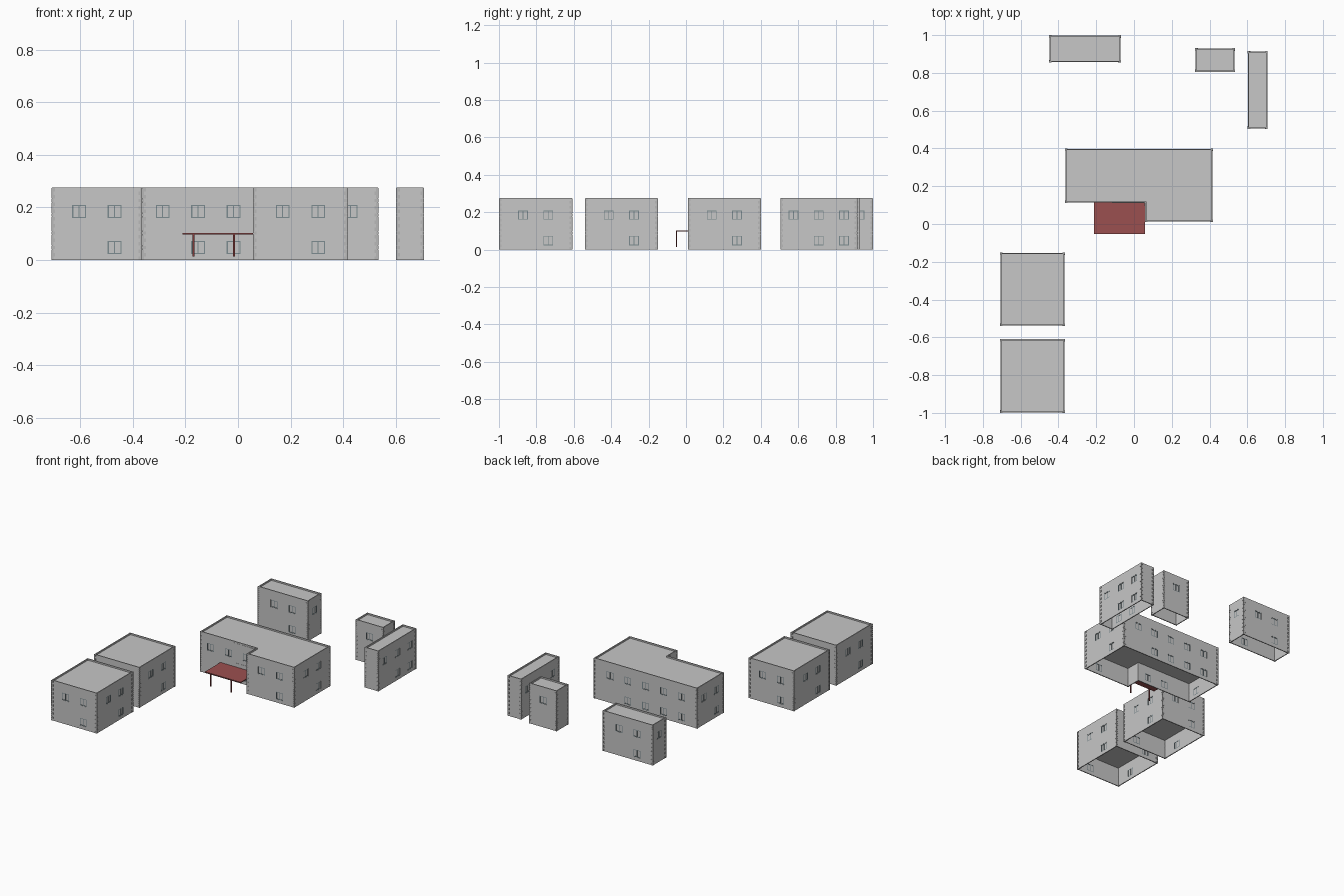
import bpy, bmesh
from mathutils import Vector, Matrix

if "Cube" in bpy.data.objects:
    bpy.data.objects.remove(bpy.data.objects["Cube"])

HEIGHT, THICK = 0.275, 0.006
PITCH, WIN_W = 0.135, 0.052
ROWS = [(0.023, 0.073), (0.160, 0.209)]      # lower and upper window heights


def material(name, rgb):
    m = bpy.data.materials.new(name)
    m.diffuse_color = (*rgb, 1)
    m.use_nodes = True
    m.node_tree.nodes["Principled BSDF"].inputs["Base Color"].default_value = m.diffuse_color
    return m


WALL = material("wall grey", (0.57, 0.57, 0.57))
QUOIN = material("corner stone grey", (0.48, 0.48, 0.48))
FRAME = material("window frame slate", (0.20, 0.26, 0.28))
RED = material("canopy red", (0.33, 0.08, 0.08))
DARK_RED = material("post red", (0.22, 0.04, 0.04))


def finish(bm, name, mat):
    me = bpy.data.meshes.new(name)
    bm.to_mesh(me)
    bm.free()
    me.materials.append(mat)
    ob = bpy.data.objects.new(name, me)
    bpy.context.collection.objects.link(ob)
    return ob


def box(bm, lo, hi, frame=Matrix()):
    """Box between two corners, given in the axes of frame."""
    lo, hi = Vector(lo), Vector(hi)
    size = Matrix.Diagonal((*(hi - lo), 1))
    bmesh.ops.create_cube(bm, size=1, matrix=frame @ Matrix.Translation((lo + hi) / 2) @ size)


def edges_of(outline):
    """Yield start, direction and length of each side, counter-clockwise."""
    for i, p in enumerate(outline):
        a, b = Vector((*p, 0)), Vector((*outline[(i + 1) % len(outline)], 0))
        yield a, (b - a).normalized(), (b - a).length


def window_columns(length):
    n = int(length / PITCH)
    return [length / 2 + (i - (n - 1) / 2) * PITCH for i in range(n)]


def plate(outline, z, name):
    bm = bmesh.new()
    sides = list(edges_of(outline))
    verts = []
    for i, (a, d, _) in enumerate(sides):
        inset = (d - sides[i - 1][1]) * THICK / 2
        verts.append(bm.verts.new(a + inset + Vector((0, 0, z))))
    bm.faces.new(verts)
    finish(bm, name, WALL)


def building(name, outline):
    walls, frames, panes, quoins = (bmesh.new() for _ in range(4))
    zs = [0] + [z for row in ROWS for z in row] + [HEIGHT]
    sides = list(edges_of(outline))
    for k, (a, d, length) in enumerate(sides):
        cols = window_columns(length)
        ss = [0] + [c + o for c in cols for o in (-WIN_W / 2, WIN_W / 2)] + [length]
        out = Vector((d.y, -d.x, 0))
        # local axes: along the wall, inward, up
        frame = Matrix.Translation(a) @ Matrix((d, -out, (0, 0, 1))).transposed().to_4x4()
        # wall cells, leaving window openings (no lower window in the first column)
        for i in range(len(ss) - 1):
            for j in range(len(zs) - 1):
                s0, s1, z0, z1 = ss[i], ss[i + 1], zs[j], zs[j + 1]
                if i % 2 and j % 2 and not (i == 1 and j == 1):
                    t = 0.004
                    box(panes, (s0, 0.0030, z0), (s1, 0.0045, z1), frame)
                    mid = (s0 + s1) / 2
                    for x in (s0, mid - t / 2, s1 - t):
                        box(frames, (x, 0.001, z0), (x + t, 0.006, z1), frame)
                    for z in (z0, z1 - t):
                        box(frames, (s0, 0.001, z), (s1, 0.006, z + t), frame)
                    continue
                walls.faces.new([walls.verts.new(frame @ Vector(p)) for p in
                                 ((s0, 0, z0), (s1, 0, z0), (s1, 0, z1), (s0, 0, z1))])
        # corner stones, alternating long and short, on outward corners
        if sides[k - 1][1].cross(d).z > 0:
            n = 20
            for i in range(n):
                u, v = (0.012, 0.006) if i % 2 else (0.006, 0.012)
                z = i * HEIGHT / n
                box(quoins, (-0.002, -0.002, z), (u, v, z + HEIGHT / n - 0.001), frame)
    bmesh.ops.remove_doubles(walls, verts=walls.verts, dist=1e-5)
    shell = finish(walls, name + "_walls", WALL)
    solid = shell.modifiers.new("wall thickness", 'SOLIDIFY')
    solid.thickness, solid.offset, solid.use_even_offset = THICK, -1, True
    finish(frames, name + "_window_frames", FRAME)
    finish(panes, name + "_window_panes", WALL)
    finish(quoins, name + "_corner_stones", QUOIN)
    plate(outline, HEIGHT - 0.010, name + "_roof")
    plate(outline, 0.13, name + "_upper_floor")


def rect(x0, x1, y0, y1):
    return [(x0, y0), (x1, y0), (x1, y1), (x0, y1)]


# buildings
building("front_house", rect(-0.708, -0.367, -0.998, -0.610))
building("second_house", rect(-0.708, -0.367, -0.538, -0.153))
building("main_house", [(-0.363, 0.113), (0.059, 0.113), (0.059, 0.012),
                        (0.416, 0.012), (0.416, 0.398), (-0.363, 0.398)])
building("back_house", rect(-0.448, -0.072, 0.857, 0.998))
building("small_house", rect(0.326, 0.532, 0.806, 0.929))
building("narrow_house", rect(0.604, 0.706, 0.506, 0.914))

# canopy on two posts
bm = bmesh.new()
box(bm, (-0.212, -0.054, 0.097), (0.058, 0.113, 0.103))
finish(bm, "canopy", RED)
bm = bmesh.new()
for x in (-0.170, -0.015):
    box(bm, (x - 0.004, -0.054, 0.013), (x + 0.004, -0.047, 0.098))
finish(bm, "canopy_posts", DARK_RED)
